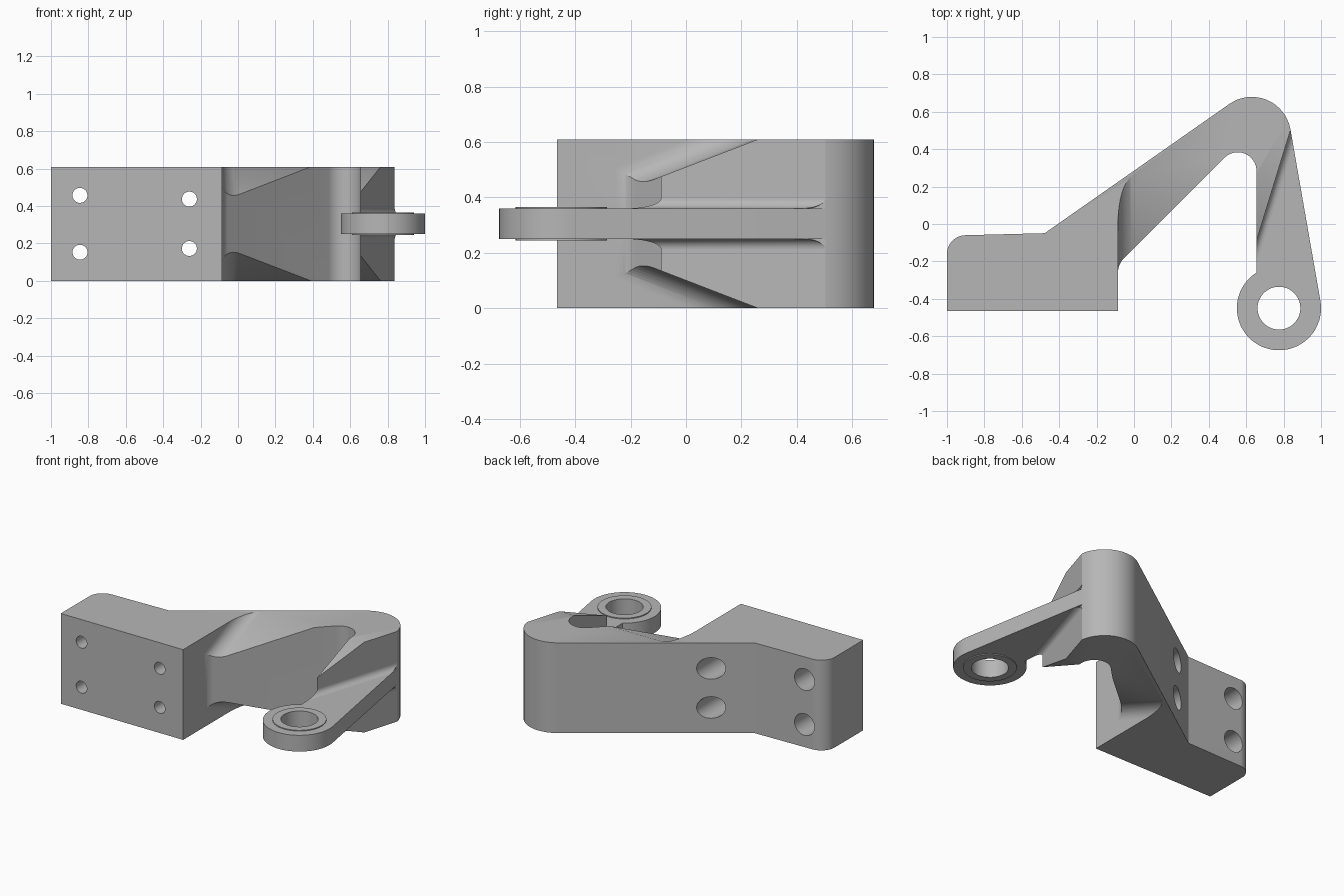
import bpy, bmesh, math
from mathutils import Vector, Matrix

cube = bpy.data.objects.get("Cube")
if cube:
    bpy.data.objects.remove(cube, do_unlink=True)

HEIGHT = 0.61
MID = HEIGHT / 2
WALL = -0.085            # inner face of the mounting block
SLOT = 0.655             # inner face of the right leg
RAMP = 0.385             # slope of the tapered pockets
SHOULDER = Vector((0.837, 0.503))
EYE = Vector((0.775, -0.45))
EYE_R = 0.225
PLATE = 0.055            # half thickness of the lug arm

metal = bpy.data.materials.new("plain grey metal")
metal.use_nodes = True
grey = (0.47, 0.47, 0.47, 1)
metal.diffuse_color = grey
metal.node_tree.nodes["Principled BSDF"].inputs["Base Color"].default_value = grey


def make(name, bm):
    bmesh.ops.recalc_face_normals(bm, faces=bm.faces)
    mesh = bpy.data.meshes.new(name)
    bm.to_mesh(mesh)
    bm.free()
    mesh.materials.append(metal)
    ob = bpy.data.objects.new(name, mesh)
    bpy.context.collection.objects.link(ob)
    return ob


def loft(name, rings):
    """Closed solid through rings of equal point count."""
    bm = bmesh.new()
    rows = [[bm.verts.new(p) for p in ring] for ring in rings]
    n = len(rows[0])
    for a, b in zip(rows, rows[1:]):
        for i in range(n):
            j = (i + 1) % n
            bm.faces.new((a[i], a[j], b[j], b[i]))
    bm.faces.new(rows[0])
    bm.faces.new(rows[-1])
    return make(name, bm)


def rounded(corners, steps=16):
    """Closed 2D outline; each corner is (x, y, radius)."""
    out = []
    n = len(corners)
    for i, (x, y, r) in enumerate(corners):
        p = Vector((x, y))
        if not r:
            out.append(p)
            continue
        u = (Vector(corners[i - 1][:2]) - p).normalized()
        v = (Vector(corners[(i + 1) % n][:2]) - p).normalized()
        half = u.angle(v) / 2
        c = p + (u + v).normalized() * (r / math.sin(half))
        s = p + u * (r / math.tan(half)) - c
        e = p + v * (r / math.tan(half)) - c
        turn = s.angle_signed(e)
        for k in range(steps + 1):
            out.append(c + Matrix.Rotation(-turn * k / steps, 2) @ s)
    return [p for i, p in enumerate(out) if (p - out[i - 1]).length > 0.004]


def prism(name, pts, z0, z1):
    return loft(name, [[(p[0], p[1], z) for p in pts] for z in (z0, z1)])


def rod(name, radius, centre, depth, along_y=False):
    bm = bmesh.new()
    m = Matrix.Translation(centre)
    if along_y:
        m = m @ Matrix.Rotation(math.pi / 2, 4, 'X')
    bmesh.ops.create_cone(bm, cap_ends=True, segments=48, radius1=radius,
                          radius2=radius, depth=depth, matrix=m)
    return make(name, bm)


def cut(ob, cutter):
    cutter.hide_render = True
    mod = ob.modifiers.new("cut", 'BOOLEAN')
    mod.operation = 'DIFFERENCE'
    mod.solver = 'EXACT'
    mod.object = cutter
    bpy.context.view_layer.objects.active = ob
    bpy.ops.object.modifier_apply(modifier=mod.name)
    bpy.data.objects.remove(cutter, do_unlink=True)


# Bracket body: block, diagonal arm, rounded tip and tapering right leg
body = prism("bracket_body", rounded([
    (-1, -0.465, 0), (WALL, -0.465, 0), (WALL, -0.215, 0.1),
    (SLOT, 0.525, 0.1), (SLOT, -0.09, 0), (*SHOULDER, 0),
    (0.78, 0.831, 0.21), (-0.493, -0.06, 0.06), (-1, -0.06, 0.1)]), 0, HEIGHT)

# Sloping pockets above and below, filleted against the block
for side in (1, -1):
    fillet = 0.095
    section = [(WALL, 1)]
    for k in range(13):
        a = math.pi / 2 * k / 12
        section.append((WALL + fillet * (1 - math.cos(a)), fillet * (1 - math.sin(a))))
    section += [(1.2, 0), (1.2, 1)]
    rings = [[(x, y, MID + side * (MID + RAMP * (y - 0.26) + h)) for x, h in section]
             for y in (-0.8, 0.9)]
    cut(body, loft("pocket_cutter", rings))

# Bolt holes, wide at the back and narrow at the front
for x, gap in ((-0.845, 0.152), (-0.26, 0.132)):
    for side in (1, -1):
        z = MID + side * gap
        cut(body, rod("bolt_cutter", 0.04, (x, -0.3, z), 1, True))
        cut(body, rod("counterbore_cutter", 0.073, (x, 0.12, z), 0.8, True))

# Lug arm with round eye
a0, a1 = math.radians(9), math.radians(-238)
arm_pts = [SHOULDER]
for k in range(49):
    a = a0 + (a1 - a0) * k / 48
    arm_pts.append(EYE + EYE_R * Vector((math.cos(a), math.sin(a))))
arm_pts += [(SLOT, 0.2), (0.72, 0.5)]
arm = prism("lug_arm", arm_pts, MID - PLATE, MID + PLATE)
cut(arm, rod("eye_cutter", 0.115, (*EYE, MID), 1))

# Thin raised bushing in the eye
bushing = rod("eye_bushing", 0.165, (*EYE, MID), 2 * PLATE + 0.012)
cut(bushing, rod("bore_cutter", 0.1145, (*EYE, MID), 1))

# Fillets blending the lug arm into the leg
parts = [body, arm, bushing]
outer = Vector((0.171, -0.985))
for side, label in ((1, "upper"), (-1, "lower")):
    rad = 0.037
    rings = []
    for k in range(11):
        a = math.pi / 2 * k / 10
        d = rad * (1 - math.sin(a))
        z = MID + side * (PLATE + rad * (1 - math.cos(a)))
        edge = SHOULDER + outer * (d / 0.43)
        rings.append([(SLOT, 0.2, z), (SLOT, -0.09 - d / 0.284, z),
                      (edge.x, edge.y, z), (0.72, 0.5, z)])
    parts.append(loft(label + "_arm_fillet", rings))

# Smooth shading with crisp edges
bpy.ops.object.select_all(action='DESELECT')
for ob in parts:
    ob.select_set(True)
bpy.context.view_layer.objects.active = body
bpy.ops.object.shade_smooth_by_angle(angle=math.radians(25))
